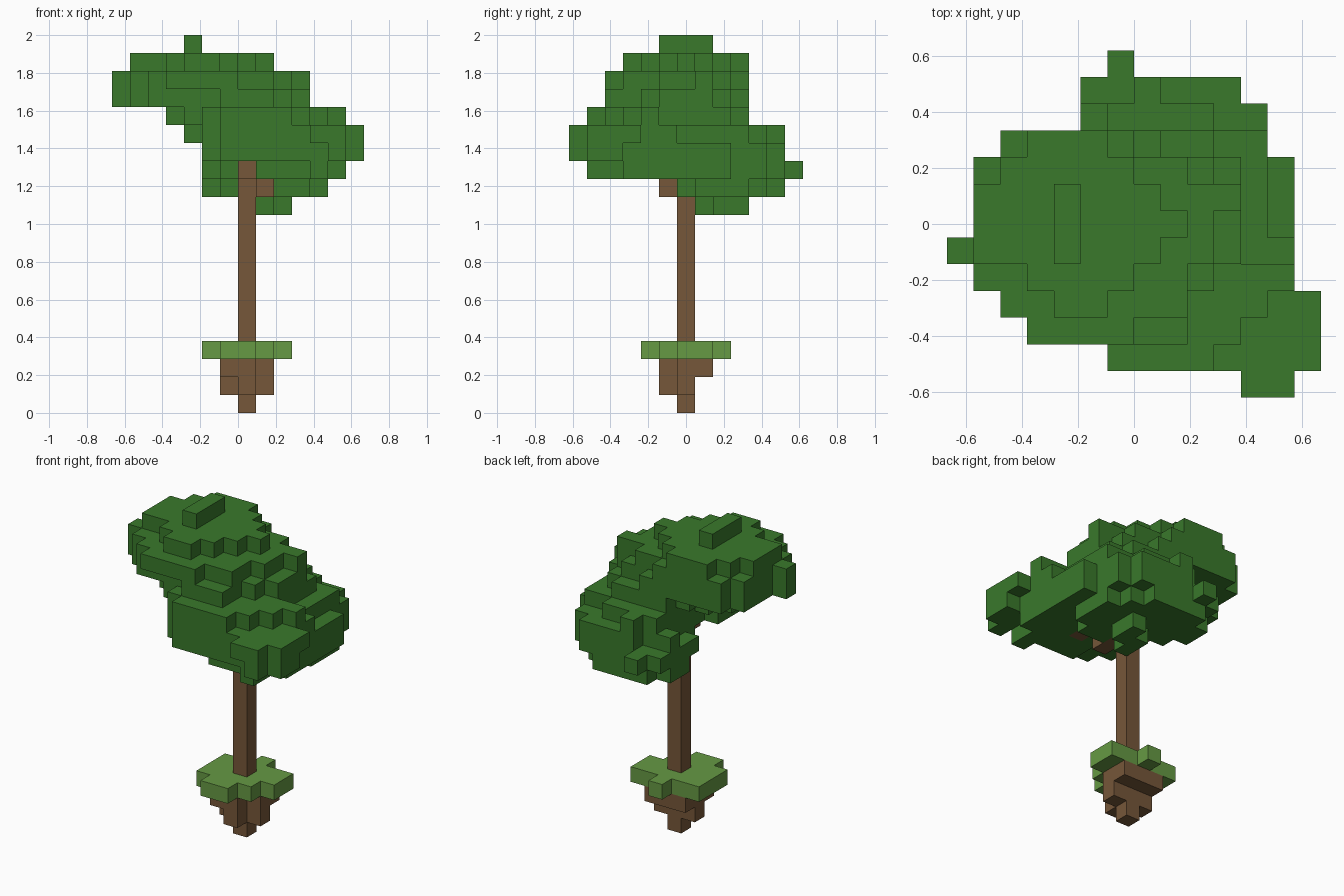
import bpy, bmesh
from mathutils import Vector

if "Cube" in bpy.data.objects:
    bpy.data.objects.remove(bpy.data.objects["Cube"])

U = 2 / 21                                 # cube size
ORIGIN = Vector((-7 * U, -6.5 * U, 0))     # corner of the cube grid


def cells(*boxes):
    """Cubes filled by boxes given as inclusive ranges x0,x1,y0,y1,z0,z1."""
    return {(x, y, z) for x0, x1, y0, y1, z0, z1 in boxes
            for x in range(x0, x1 + 1)
            for y in range(y0, y1 + 1)
            for z in range(z0, z1 + 1)}


def material(name, color):
    m = bpy.data.materials.new(name)
    m.diffuse_color = (*color, 1)
    m.use_nodes = True
    m.node_tree.nodes["Principled BSDF"].inputs["Base Color"].default_value = m.diffuse_color
    return m


def build(name, part, solid, mat):
    """Skin of a cube set, without the faces buried between cubes."""
    bm = bmesh.new()
    for c in sorted(part):
        for axis in range(3):
            for side in (0, 1):
                n = list(c)
                n[axis] += 2 * side - 1
                if tuple(n) in solid:
                    continue
                quad = []
                for a, b in ((0, 0), (1, 0), (1, 1), (0, 1)):
                    p = Vector(c)
                    p[axis] += side
                    p[(axis + 1) % 3] += a
                    p[(axis + 2) % 3] += b
                    quad.append(bm.verts.new(p * U + ORIGIN))
                bm.faces.new(quad if side else quad[::-1])
    bmesh.ops.remove_doubles(bm, verts=bm.verts, dist=0.001)
    mesh = bpy.data.meshes.new(name)
    bm.to_mesh(mesh)
    bm.free()
    mesh.materials.append(mat)
    bpy.context.collection.objects.link(bpy.data.objects.new(name, mesh))


# Earth clump under the island
soil = cells((7, 7, 6, 6, 0, 0), (7, 7, 5, 5, 1, 1), (6, 8, 6, 6, 1, 1),
             (6, 7, 5, 5, 2, 2), (6, 8, 6, 7, 2, 2))
# Grass slab
grass = cells((6, 7, 4, 4, 3, 3), (5, 8, 5, 5, 3, 3), (5, 9, 6, 7, 3, 3),
              (7, 7, 8, 8, 3, 3))
# Trunk with branch stubs spreading into the crown
trunk = cells((7, 7, 6, 6, 4, 13), (8, 8, 5, 6, 12, 12), (9, 9, 4, 4, 13, 13),
              (7, 7, 5, 5, 13, 13), (7, 7, 7, 7, 12, 12))

# Upper crown, leaning left
upper = cells((4, 4, 5, 7, 20, 20),
              (1, 7, 5, 7, 19, 19), (8, 8, 6, 6, 19, 19), (4, 5, 3, 3, 19, 19),
              (3, 6, 4, 4, 19, 19), (2, 6, 8, 8, 19, 19), (3, 5, 9, 9, 19, 19),
              (0, 0, 5, 5, 17, 18), (1, 8, 4, 8, 17, 18), (2, 8, 3, 3, 17, 18),
              (2, 6, 9, 9, 17, 18), (9, 9, 5, 7, 17, 18), (10, 10, 7, 7, 17, 18),
              (3, 6, 2, 2, 18, 18), (6, 8, 2, 2, 17, 17),
              (9, 9, 4, 8, 17, 17), (10, 10, 5, 6, 17, 17), (7, 7, 9, 9, 17, 17))
# Wide middle crown
middle = cells((6, 9, 1, 1, 16, 16), (5, 10, 2, 2, 16, 16), (4, 11, 3, 3, 16, 16),
               (3, 12, 4, 4, 16, 16), (3, 10, 5, 6, 16, 16), (4, 10, 7, 7, 16, 16),
               (5, 10, 8, 8, 16, 16), (6, 9, 9, 9, 16, 16),
               (11, 12, 0, 0, 15, 15), (12, 12, 0, 0, 14, 14), (6, 13, 1, 1, 14, 15),
               (5, 13, 2, 2, 14, 15), (5, 13, 3, 3, 15, 15), (5, 12, 3, 5, 14, 15),
               (5, 11, 6, 6, 15, 15), (6, 11, 7, 9, 15, 15), (6, 12, 6, 8, 14, 14),
               (6, 11, 9, 9, 14, 14), (5, 11, 10, 10, 14, 14),
               (4, 4, 4, 5, 15, 15), (6, 9, 10, 10, 15, 15), (7, 7, 11, 11, 15, 15),
               (7, 10, 11, 11, 14, 14))
# Lower crown, hanging behind the trunk
lower = cells((11, 11, 1, 1, 13, 13), (8, 11, 2, 2, 13, 13), (8, 12, 3, 6, 13, 13),
              (6, 12, 7, 7, 13, 13), (5, 12, 8, 8, 13, 13), (5, 11, 9, 10, 13, 13),
              (5, 10, 11, 11, 13, 13), (6, 6, 12, 12, 13, 13),
              (9, 10, 6, 6, 12, 12), (8, 11, 7, 7, 12, 12), (6, 11, 8, 8, 12, 12),
              (5, 11, 9, 9, 12, 12), (5, 10, 10, 10, 12, 12), (6, 9, 11, 11, 12, 12),
              (8, 8, 7, 7, 11, 11), (8, 9, 8, 8, 11, 11), (9, 9, 9, 9, 11, 11))
leaves = (upper | middle | lower) - trunk

solid = soil | grass | trunk | leaves
brown = material("bark_brown", (0.180, 0.095, 0.041))
light = material("grass_green", (0.133, 0.320, 0.057))
dark = material("leaf_green", (0.041, 0.190, 0.024))

build("soil_clump", soil, solid, brown)
build("grass_slab", grass, solid, light)
build("trunk", trunk, solid, brown)
build("leaf_crown", leaves, solid, dark)
